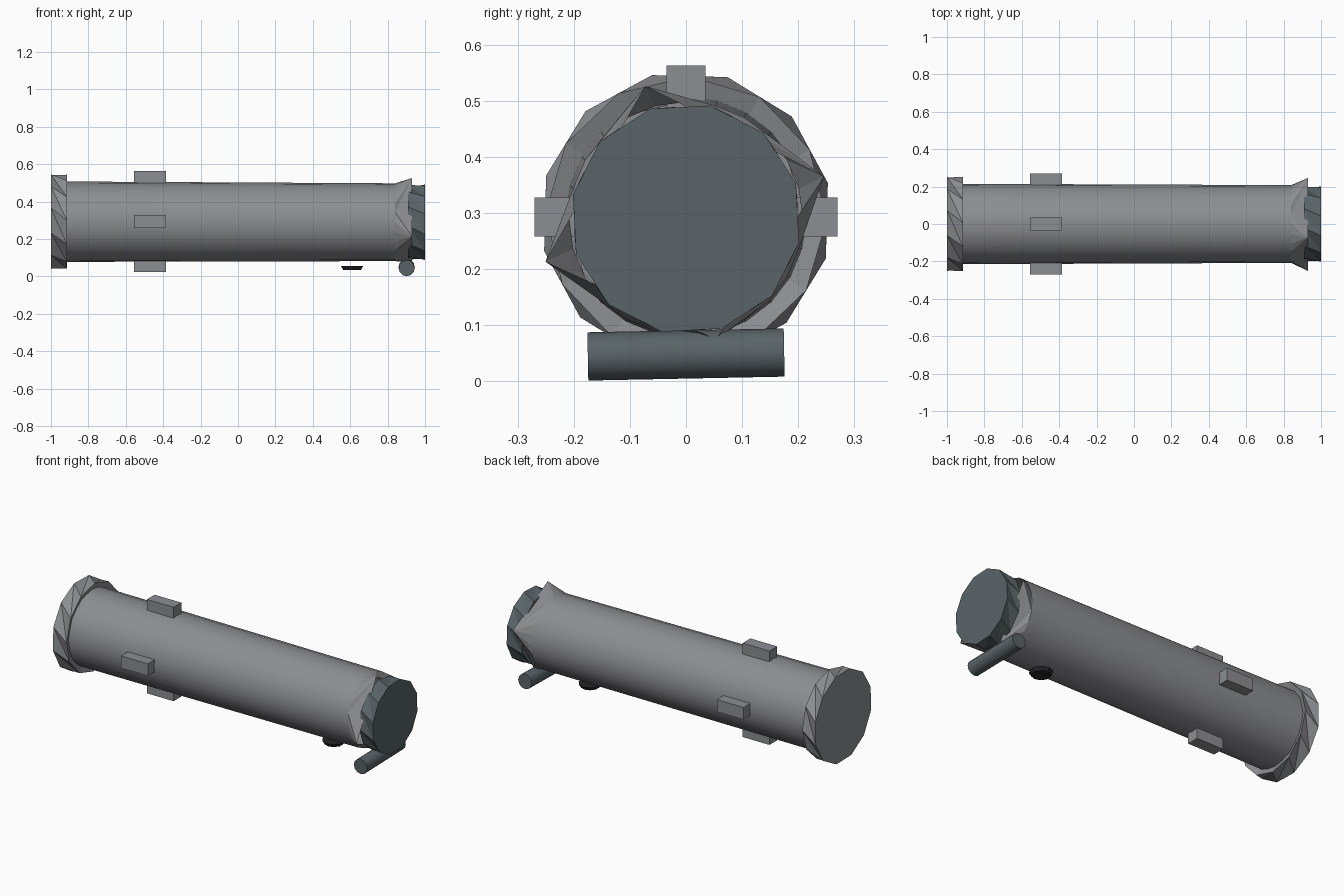
import bpy, bmesh, math
from mathutils import Vector, Matrix

cube = bpy.data.objects.get("Cube")
if cube:
    bpy.data.objects.remove(cube, do_unlink=True)

AXIS_Z = 0.293


def material(name, color):
    m = bpy.data.materials.new(name)
    m.use_nodes = True
    m.diffuse_color = (*color, 1)
    m.node_tree.nodes["Principled BSDF"].inputs["Base Color"].default_value = (*color, 1)
    return m


grey = material("steel grey", (0.265, 0.27, 0.285))
slate = material("dark slate", (0.1, 0.125, 0.135))
black = material("near black", (0.018, 0.018, 0.02))


def finish(bm, name, mat, smooth=0):
    bmesh.ops.recalc_face_normals(bm, faces=bm.faces)
    mesh = bpy.data.meshes.new(name)
    bm.to_mesh(mesh)
    bm.free()
    mesh.materials.append(mat)
    ob = bpy.data.objects.new(name, mesh)
    bpy.context.collection.objects.link(ob)
    if smooth:
        bpy.ops.object.select_all(action="DESELECT")
        ob.select_set(True)
        bpy.context.view_layer.objects.active = ob
        bpy.ops.object.shade_smooth_by_angle(angle=math.radians(smooth))
    return ob


def ring(bm, x, radius, sides, turn=0.0, z=AXIS_Z):
    """Ring of vertices around the long axis; turn is in fractions of a side."""
    angles = [2 * math.pi * (i + turn) / sides for i in range(sides)]
    return [bm.verts.new((x, radius * math.cos(a), z + radius * math.sin(a))) for a in angles]


def skin(bm, a, b):
    n = len(a)
    for i in range(n):
        j = (i + 1) % n
        bm.faces.new((a[i], a[j], b[j]))
        bm.faces.new((a[i], b[j], b[i]))


# Long smooth tube, very slightly tapered
SIDES = 24
bm = bmesh.new()
rear = ring(bm, -0.96, 0.215, SIDES)
front = ring(bm, 0.84, 0.208, SIDES, z=0.29)
skin(bm, rear, front)
bm.faces.new(rear)
finish(bm, "tube_body", grey, 40)

# Flared mouth: round at the tube, four pointed corners at the lip
bm = bmesh.new()
base = ring(bm, 0.84, 0.208, SIDES, z=0.29)
corners = []
for deg, radius in ((17, 0.257), (107, 0.247), (197, 0.262), (284, 0.222)):
    a = math.radians(deg)
    corners.append(bm.verts.new((0.93, radius * math.cos(a), 0.29 + radius * math.sin(a))))


def nearest(v):
    return min(corners, key=lambda c: (c.co - v.co).length)


for i, v in enumerate(base):
    w = base[(i + 1) % SIDES]
    c, d = nearest(v), nearest(w)
    bm.faces.new((v, w, c))
    if c != d:
        bm.faces.new((w, d, c))
finish(bm, "mouth_flare", grey)

# Faceted rear collar with a closed end
bm = bmesh.new()
end = ring(bm, -1.0, 0.26, 12, 0.45)
lip = ring(bm, -0.915, 0.251, 12, 0.95)
inner = ring(bm, -0.93, 0.208, 12, 0.95)
skin(bm, end, lip)
skin(bm, lip, inner)
bm.faces.new(end)
finish(bm, "rear_collar", grey)

# Dark front cap
bm = bmesh.new()
back = ring(bm, 0.91, 0.2, 12, 0.2, 0.29)
face = ring(bm, 1.0, 0.206, 12, 0.6, 0.29)
skin(bm, back, face)
bm.faces.new(back)
bm.faces.new(face)
finish(bm, "front_cap", slate)

# Four lugs around the tube
for i, side in enumerate(("left", "top", "right", "bottom")):
    bm = bmesh.new()
    bmesh.ops.create_cube(bm, size=1)
    bmesh.ops.scale(bm, vec=(0.17, 0.08, 0.07), verts=bm.verts)
    bmesh.ops.translate(bm, vec=(-0.47, 0.23, 0), verts=bm.verts)
    bmesh.ops.rotate(bm, matrix=Matrix.Rotation(i * math.pi / 2, 3, "X"), verts=bm.verts)
    bmesh.ops.translate(bm, vec=(0, 0, AXIS_Z), verts=bm.verts)
    finish(bm, side + "_lug", grey)

# Slightly tilted cross pin under the mouth
bm = bmesh.new()
bmesh.ops.create_cone(bm, cap_ends=True, segments=12, radius1=0.043, radius2=0.043, depth=0.35)
tilt = Matrix.Rotation(-math.pi / 2 + 0.02, 3, "X")
bmesh.ops.rotate(bm, matrix=tilt, verts=bm.verts)
bmesh.ops.translate(bm, vec=(0.902, 0, 0.048), verts=bm.verts)
finish(bm, "cross_pin", slate, 40)

# Small rough disc below the tube
bm = bmesh.new()
bmesh.ops.create_cone(bm, cap_ends=True, segments=10, radius1=0.05, radius2=0.062, depth=0.02)
bmesh.ops.translate(bm, vec=(0.61, 0, 0.045), verts=bm.verts)
finish(bm, "lower_disc", black)
